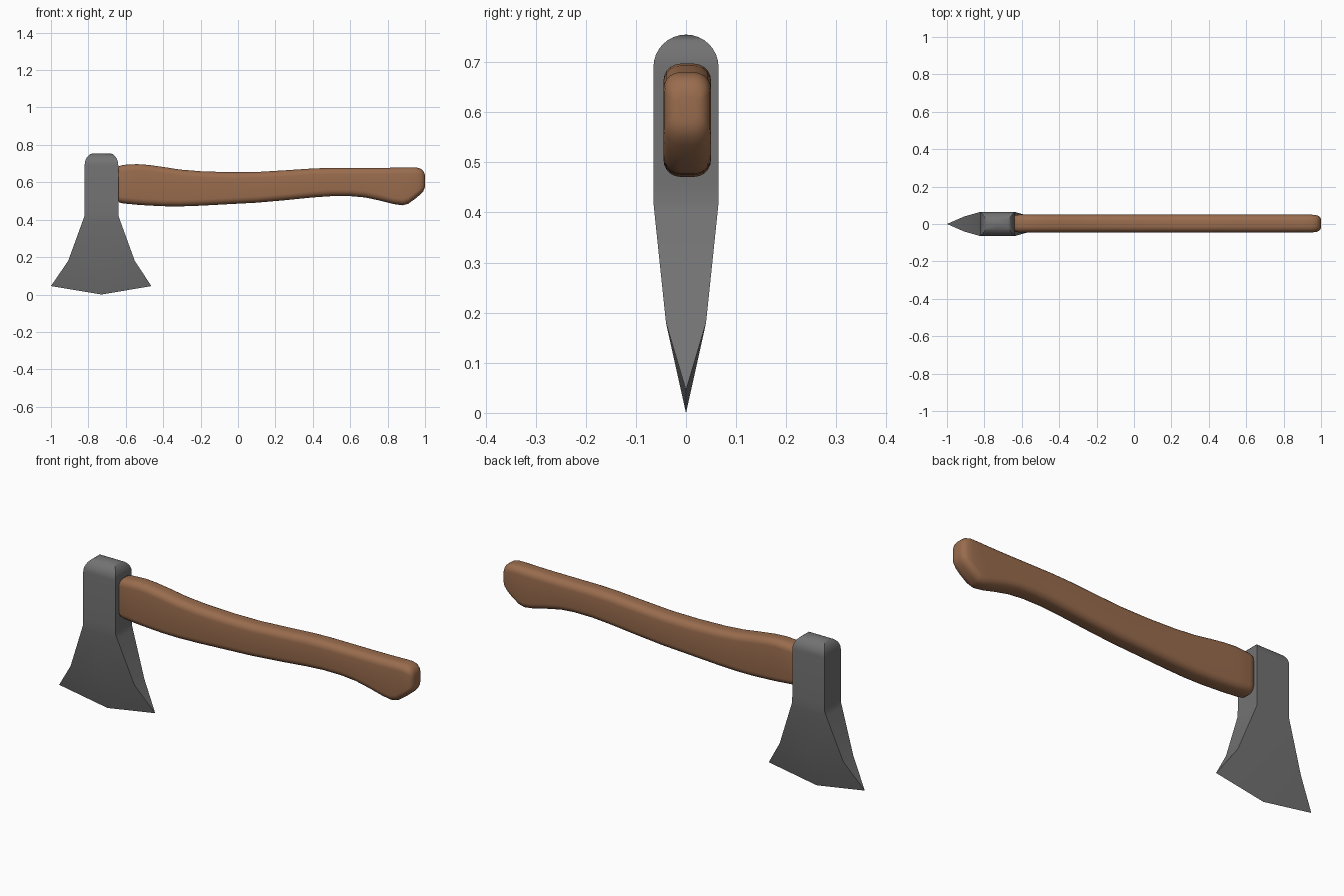
import bpy, bmesh, math

if "Cube" in bpy.data.objects:
    bpy.data.objects.remove(bpy.data.objects["Cube"])

def material(name, rgb):
    m = bpy.data.materials.new(name)
    m.diffuse_color = (*rgb, 1)
    m.use_nodes = True
    m.node_tree.nodes["Principled BSDF"].inputs["Base Color"].default_value = m.diffuse_color
    return m

def finish(bm, name, mat, angle):
    bmesh.ops.remove_doubles(bm, verts=bm.verts, dist=1e-5)
    bmesh.ops.recalc_face_normals(bm, faces=bm.faces)
    me = bpy.data.meshes.new(name)
    bm.to_mesh(me)
    bm.free()
    ob = bpy.data.objects.new(name, me)
    bpy.context.collection.objects.link(ob)
    me.materials.append(mat)
    bpy.ops.object.select_all(action='DESELECT')
    ob.select_set(True)
    bpy.context.view_layer.objects.active = ob
    bpy.ops.object.shade_smooth_by_angle(angle=math.radians(angle))
    return ob

def bridge(bm, a, b):
    n = len(a)
    for i in range(n):
        bm.faces.new((a[i], a[(i + 1) % n], b[(i + 1) % n], b[i]))

steel = material("steel", (0.17, 0.17, 0.17))
wood = material("wood", (0.32, 0.15, 0.075))

# Axe head: rectangular sections (z, half x, half y) from blade shoulder to rounded poll
CX = -0.73
sections = [(0.18, 0.178, 0.04), (0.40, 0.098, 0.063), (0.42, 0.091, 0.065),
            (0.46, 0.09, 0.065), (0.69, 0.09, 0.065)]
for i in range(1, 9):
    a = math.radians(90 * i / 8)
    sections.append((0.69 + 0.065 * math.sin(a), 0.09 - 0.048 * (1 - math.cos(a)),
                     0.065 * math.cos(a)))
bm = bmesh.new()
rings = []
for z, hx, hy in sections:
    hy = max(hy, 0)
    rings.append([bm.verts.new((CX + sx * hx, sy * hy, z)) for sx, sy in
                  ((-1, -1), (0, -1), (1, -1), (1, 1), (0, 1), (-1, 1))])
for a, b in zip(rings, rings[1:]):
    bridge(bm, a, b)

# Cutting edge: three points on the centre plane
l, m, r = [bm.verts.new(p) for p in ((-1, 0, 0.045), (CX, 0, 0), (-0.463, 0, 0.045))]
s = rings[0]
for f in ((s[0], s[1], m, l), (s[1], s[2], r, m), (s[2], s[3], r),
          (s[3], s[4], m, r), (s[4], s[5], l, m), (s[5], s[0], l)):
    bm.faces.new(f)
bmesh.ops.dissolve_degenerate(bm, dist=1e-5, edges=bm.edges)
finish(bm, "axe_head", steel, 30)

# Handle: rounded rectangular sections (x, bottom z, top z, half width)
stations = [
    (-0.645, 0.505, 0.675, 0.036), (-0.635, 0.493, 0.686, 0.044), (-0.615, 0.487, 0.693, 0.0475),
    (-0.54, 0.480, 0.697, 0.0475), (-0.48, 0.476, 0.693, 0.0475), (-0.40, 0.472, 0.682, 0.0475),
    (-0.31, 0.471, 0.668, 0.0475), (-0.20, 0.475, 0.659, 0.0475), (-0.05, 0.483, 0.654, 0.0475),
    (0.10, 0.491, 0.655, 0.0475), (0.25, 0.504, 0.664, 0.0475), (0.40, 0.519, 0.674, 0.0475),
    (0.50, 0.526, 0.677, 0.0475), (0.60, 0.526, 0.677, 0.0475), (0.68, 0.519, 0.677, 0.0475),
    (0.76, 0.502, 0.677, 0.0475), (0.83, 0.484, 0.678, 0.0475), (0.88, 0.477, 0.679, 0.0475),
    (0.91, 0.485, 0.680, 0.0475), (0.95, 0.514, 0.680, 0.0475), (0.975, 0.535, 0.674, 0.045),
    (0.99, 0.551, 0.662, 0.039), (0.998, 0.568, 0.645, 0.029), (1.0, 0.582, 0.63, 0.018)]
bm = bmesh.new()
rings = []
for x, z0, z1, hw in stations:
    rad = 0.72 * hw
    ring = []
    for q, (sy, zc) in enumerate(((1, z1 - rad), (-1, z1 - rad), (-1, z0 + rad), (1, z0 + rad))):
        for k in range(6):
            a = math.radians(90 * q + 18 * k)
            ring.append(bm.verts.new((x, 0.0025 + sy * (hw - rad) + rad * math.cos(a),
                                      zc + rad * math.sin(a))))
    rings.append(ring)
for a, b in zip(rings, rings[1:]):
    bridge(bm, a, b)
bm.faces.new(rings[0])
bm.faces.new(rings[-1])
finish(bm, "handle", wood, 50)
